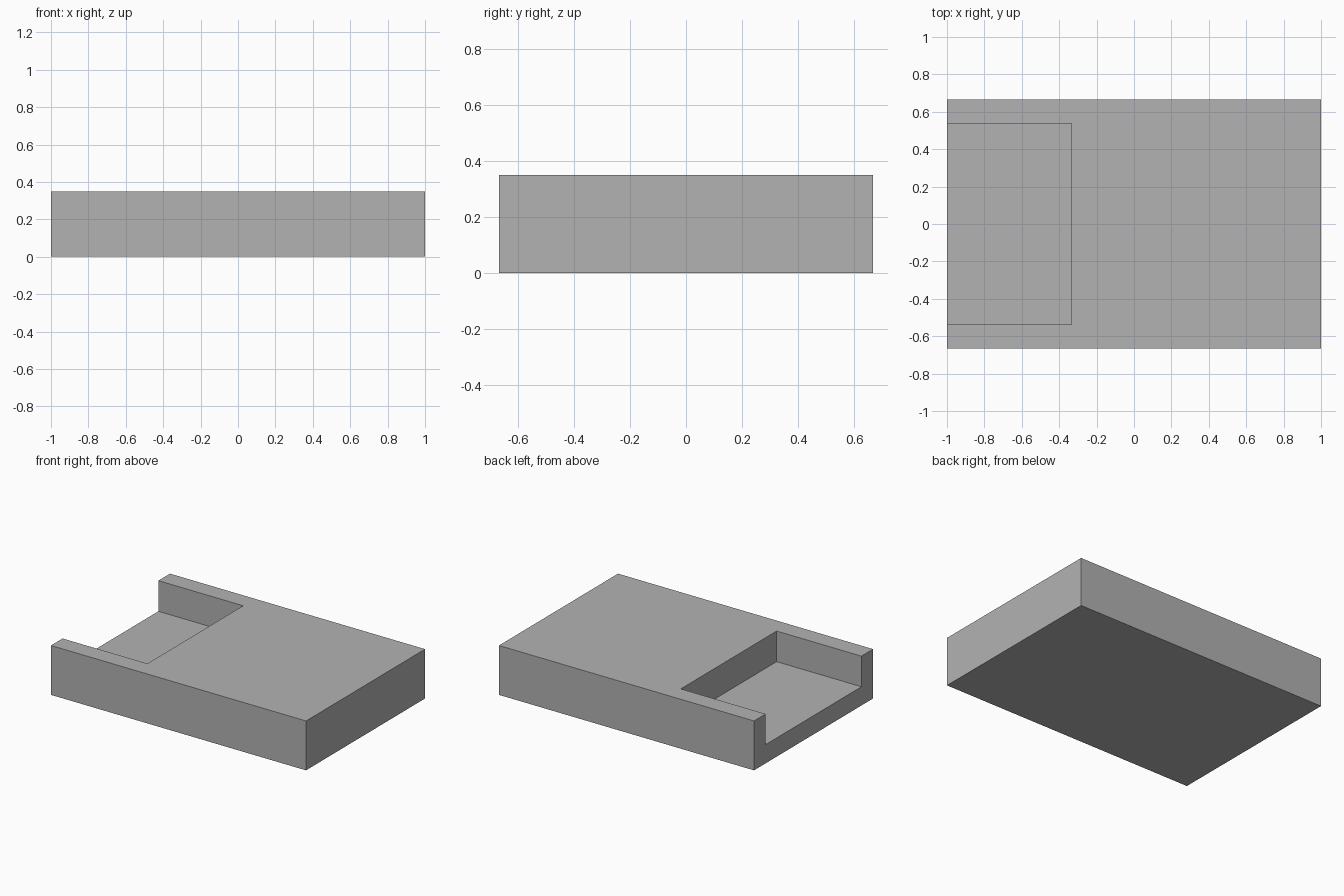
import bpy

default_cube = bpy.data.objects.get("Cube")
if default_cube:
    bpy.data.objects.remove(default_cube, do_unlink=True)

LENGTH, WIDTH, HEIGHT = 2.0, 1.333, 0.35
WALL, FLOOR, POCKET_END = 0.13, 0.133, -0.335


def material(name, color):
    mat = bpy.data.materials.new(name)
    mat.use_nodes = True
    mat.diffuse_color = color
    mat.node_tree.nodes["Principled BSDF"].inputs["Base Color"].default_value = color
    return mat


def box(name, low, high):
    """Axis-aligned box between two opposite corners."""
    bpy.ops.mesh.primitive_cube_add(size=1)
    obj = bpy.context.object
    obj.name = name
    for v in obj.data.vertices:
        v.co = [b if c > 0 else a for a, b, c in zip(low, high, v.co)]
    return obj


# Open-ended pocket volume, overshooting the right end and the top
pocket_y = WIDTH / 2 - WALL
cutter = box("pocket_cutter", (-LENGTH, -pocket_y, FLOOR),
             (POCKET_END, pocket_y, HEIGHT * 2))
cutter.hide_render = True

# Solid slab with the pocket cut out
slab = box("slab", (-LENGTH / 2, -WIDTH / 2, 0), (LENGTH / 2, WIDTH / 2, HEIGHT))
slab.data.materials.append(material("grey", (0.448, 0.448, 0.448, 1)))
cut = slab.modifiers.new("pocket", 'BOOLEAN')
cut.operation = 'DIFFERENCE'
cut.solver = 'EXACT'
cut.object = cutter
bpy.ops.object.modifier_apply(modifier=cut.name)
bpy.data.objects.remove(cutter, do_unlink=True)
